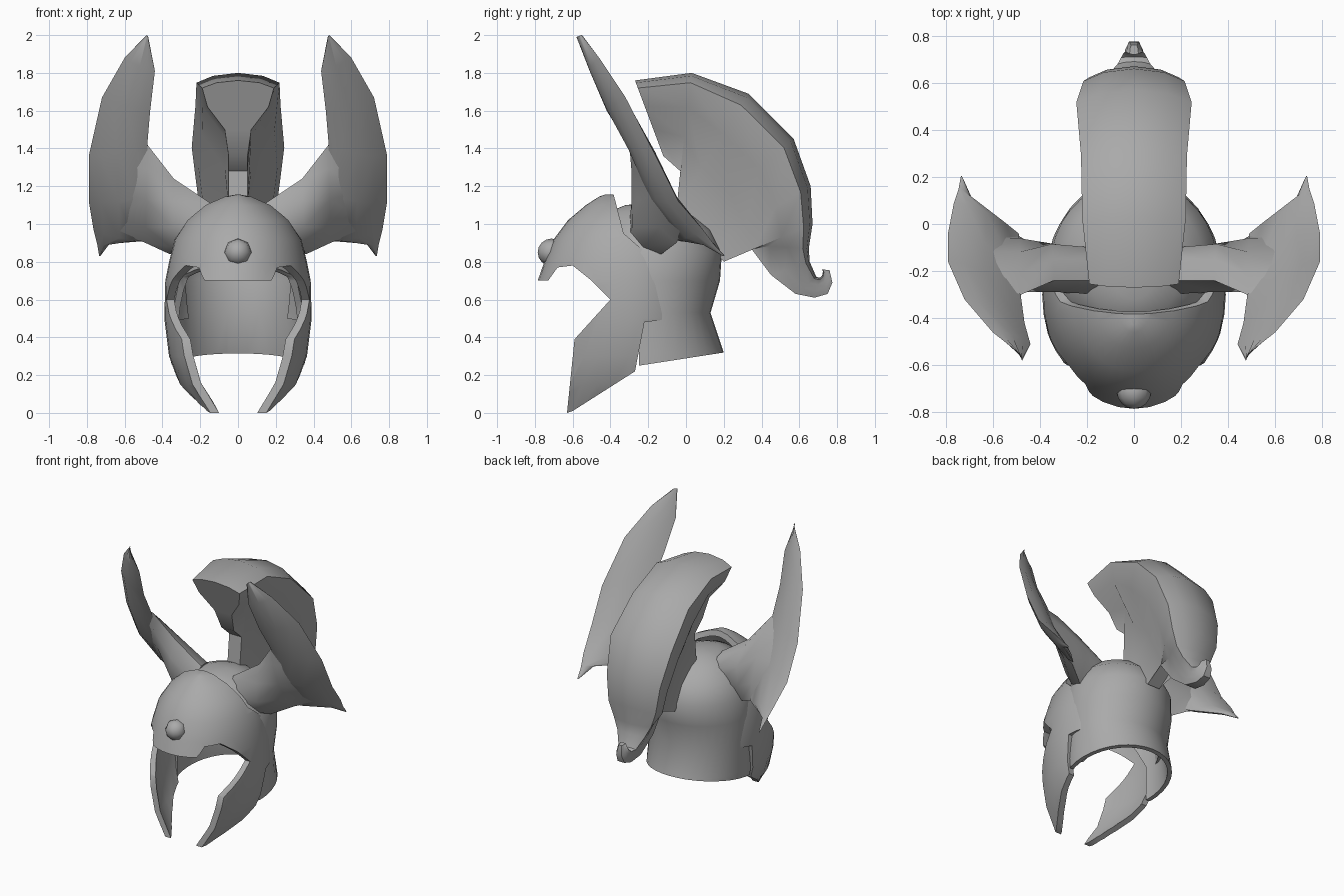
import bpy, bmesh, math
from mathutils import Vector

old = bpy.data.objects.get("Cube")
if old:
    bpy.data.objects.remove(old, do_unlink=True)

grey = bpy.data.materials.new("metal_grey")
grey.use_nodes = True
COLOR = (0.4, 0.4, 0.4, 1)
grey.diffuse_color = COLOR
grey.node_tree.nodes["Principled BSDF"].inputs["Base Color"].default_value = COLOR


def loft(name, sections, cap_start=True, cap_end=True):
    """Skin a list of closed sections that share a point count."""
    bm = bmesh.new()
    rings = [[bm.verts.new(p) for p in s] for s in sections]
    n = len(rings[0])
    for a, b in zip(rings, rings[1:]):
        for i in range(n):
            j = (i + 1) % n
            bm.faces.new((a[i], a[j], b[j], b[i]))
    if cap_start:
        bm.faces.new(rings[0][::-1])
    if cap_end:
        bm.faces.new(rings[-1])
    bmesh.ops.recalc_face_normals(bm, faces=bm.faces)
    mesh = bpy.data.meshes.new(name)
    bm.to_mesh(mesh)
    bm.free()
    mesh.materials.append(grey)
    obj = bpy.data.objects.new(name, mesh)
    bpy.context.collection.objects.link(obj)
    return obj


def smooth(obj, angle=38):
    bpy.ops.object.select_all(action="DESELECT")
    obj.select_set(True)
    bpy.context.view_layer.objects.active = obj
    bpy.ops.object.shade_smooth_by_angle(angle=math.radians(angle))


def shell(name, rings, centre_y, outline, thickness, steps=36):
    """Hollow shell from (z, half width, front y, back y), trimmed to a side outline."""
    sections = []
    for z, w, front, back in rings:
        ring = []
        for i in range(steps):
            a = math.tau * i / steps
            depth = back - centre_y if math.sin(a) > 0 else centre_y - front
            ring.append((w * math.cos(a), centre_y + depth * math.sin(a), z))
        sections.append(ring)
    obj = loft(name, sections, cap_start=False)
    solid = obj.modifiers.new("thickness", "SOLIDIFY")
    solid.thickness, solid.offset = thickness, -1
    cutter = loft(name + "_outline", [[(x, y, z) for y, z in outline] for x in (-1, 1)])
    cutter.hide_render = True
    trim = obj.modifiers.new("trim", "BOOLEAN")
    trim.operation, trim.solver, trim.object = "INTERSECT", "EXACT", cutter
    bpy.context.view_layer.update()
    graph = bpy.context.evaluated_depsgraph_get()
    mesh = bpy.data.meshes.new_from_object(obj.evaluated_get(graph))
    obj.modifiers.clear()
    obj.data = mesh
    bpy.data.objects.remove(cutter, do_unlink=True)
    smooth(obj)
    return obj


# Skull cap with flared neck guard
shell("helmet_dome",
      [(.15, .35, -.5, .24), (.32, .355, -.5, .2), (.53, .355, -.5, .13),
       (.7, .365, -.5, .18), (.85, .355, -.5, .19), (.97, .3, -.48, .13),
       (1.06, .2, -.42, .02), (1.1, .1, -.32, -.08), (1.11, .03, -.22, -.16)],
      -.18,
      [(-.25, .25), (.3, .335), (.3, 1.3), (-.6, 1.3), (-.6, .85),
       (-.36, .72), (-.3, .6), (-.25, .5)], .03)

# Brow visor and cheek guards in one shell
shell("face_guard",
      [(-.03, .18, -.79, -.1), (.15, .31, -.8, .1), (.3, .365, -.78, .1),
       (.5, .39, -.78, .1), (.7, .385, -.785, .1), (.8, .365, -.75, .1),
       (.92, .335, -.7, .1), (1.02, .27, -.625, 0), (1.1, .18, -.53, -.1),
       (1.145, .08, -.46, -.2), (1.155, .02, -.43, -.25)],
      -.3,
      [(-.9, 1.3), (-.9, .7), (-.73, .7), (-.68, .77), (-.6, .78), (-.5, .7),
       (-.4, .6), (-.59, .39), (-.63, .0), (-.6, .01), (-.27, .22),
       (-.22, .48), (-.06, .5), (-.1, .75), (-.33, .95), (-.42, 1.3)], .04)

# Round stud on the brow
bpy.ops.mesh.primitive_uv_sphere_add(segments=8, ring_count=8, radius=.073,
                                     location=(0, -.712, .85),
                                     rotation=(math.pi / 2, 0, 0))
stud = bpy.context.object
stud.name = "brow_stud"
stud.data.materials.append(grey)
smooth(stud, 50)

# Crest: broad outer face narrowing to a thin stem; (outer yz, inner yz, half width)
crest_path = [((-.27, 1.76), (-.12, 1.36), .19), ((.03, 1.8), (-.03, 1.28), .22),
              ((.33, 1.69), (-.05, 1.08), .225), ((.57, 1.45), (.05, 1.0), .245),
              ((.66, 1.2), (.13, .88), .215), ((.67, 1.0), (.2, .8), .19),
              ((.65, .87), (.33, .89), .15), ((.655, .8), (.45, .73), .11),
              ((.69, .72), (.58, .63), .07), ((.71, .715), (.68, .61), .055),
              ((.722, .73), (.75, .63), .045), ((.725, .75), (.775, .69), .035),
              ((.72, .76), (.76, .755), .02)]
sections = []
for outer, inner, w in crest_path:
    o, i = Vector((0, *outer)), Vector((0, *inner))
    stem = min(.05, w * .6)
    half = [(w * .6, .03), (w, .1), (w * .85, .35), (stem * 1.4, .65), (stem, 1)]
    side = [o.lerp(i, t) + Vector((x, 0, 0)) for x, t in half]
    sections.append([o] + side + [Vector((-p.x, p.y, p.z)) for p in reversed(side)])
smooth(loft("crest", sections))


def lens_loft(name, stations, sign):
    """Loft flattened sections between an outer and an inner edge point."""
    sections = []
    for a, b, thick in stations:
        a, b = Vector(a), Vector(b)
        push = Vector((0, -.87, -.5)) * thick
        ring = [a, a.lerp(b, .2) + push * .7, a.lerp(b, .5) + push,
                a.lerp(b, .8) + push * .7, b, a.lerp(b, .8) - push * .7,
                a.lerp(b, .5) - push, a.lerp(b, .2) - push * .7]
        sections.append([(sign * p.x, p.y, p.z) for p in ring])
    smooth(loft(name, sections), 50)


# Swept wings with thick arms rooted in the dome
blade = [((.485, -.55, 2), (.475, -.58, 1.99), .005),
         ((.6, -.46, 1.88), (.44, -.51, 1.81), .02),
         ((.72, -.32, 1.67), (.465, -.42, 1.6), .03),
         ((.79, -.16, 1.36), (.48, -.31, 1.42), .04),
         ((.79, -.04, 1.12), (.47, -.2, 1.16), .04),
         ((.765, .09, .97), (.49, -.04, .91), .03),
         ((.745, .15, .89), (.68, .09, .895), .015),
         ((.735, .205, .83), (.725, .19, .835), .004)]
arm = [((.13, -.24, 1.1), (.2, -.17, .85), .12),
       ((.34, -.24, 1.24), (.36, -.13, .84), .115),
       ((.48, -.3, 1.42), (.49, -.05, .9), .065),
       ((.64, -.24, 1.4), (.64, -.02, .96), .015)]
for label, sign in (("left", 1), ("right", -1)):
    lens_loft(label + "_wing_blade", blade, sign)
    lens_loft(label + "_wing_arm", arm, sign)
